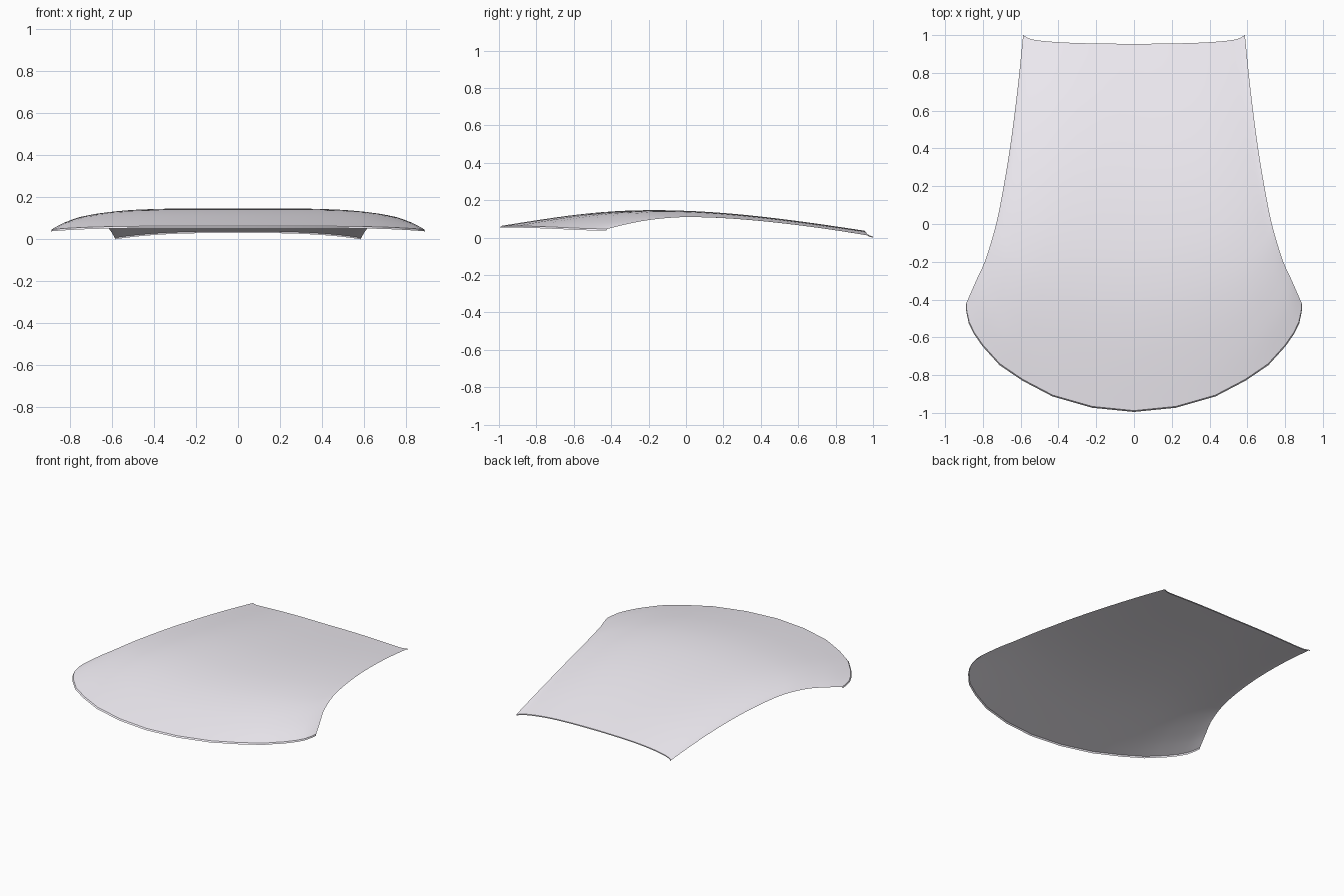
import bpy, bmesh

if "Cube" in bpy.data.objects:
    bpy.data.objects.remove(bpy.data.objects["Cube"])


def interp(pts, t):
    """Smooth (Catmull-Rom style) interpolation through (t, value) points."""
    n = len(pts)
    i = 0
    while i < n - 2 and t > pts[i + 1][0]:
        i += 1

    def slope(k):
        a, b = pts[max(k - 1, 0)], pts[min(k + 1, n - 1)]
        return (b[1] - a[1]) / (b[0] - a[0])
    (t0, a), (t1, b) = pts[i], pts[i + 1]
    h = t1 - t0
    f = (t - t0) / h
    return ((2*f**3 - 3*f**2 + 1) * a + (f**3 - 2*f**2 + f) * h * slope(i)
            + (3*f**2 - 2*f**3) * b + (f**3 - f**2) * h * slope(i + 1))


# Side edge half width and height along y, and crown height along y
SIDE_X = [(-.42, .888), (-.3, .836), (-.2, .79), (0, .73), (.2, .69),
          (.4, .657), (.6, .63), (.8, .607), (1, .587)]
SIDE_Z = [(-.42, .047), (-.3, .076), (-.2, .094), (-.1, .105), (0, .11),
          (.2, .105), (.4, .09), (.6, .068), (.8, .04), (1, .007)]
CROWN_Z = [(-.99, .063), (-.8, .093), (-.6, .121), (-.4, .14), (-.2, .147),
           (0, .143), (.2, .131), (.4, .112), (.6, .088), (.8, .06), (.955, .037)]
# Faceted front outline and curved rear outline (x, y)
FRONT = [(0, -.988), (.22, -.966), (.43, -.906), (.59, -.822), (.71, -.74),
         (.8, -.64), (.845, -.575), (.872, -.52), (.885, -.46), (.888, -.42)]
REAR = [(0, .953), (.3, .958), (.46, .967), (.55, .98), (.587, 1)]

# Columns: front outline points plus the middle of each straight facet
half = []
for a, b in zip(FRONT, FRONT[1:]):
    half += [a, ((a[0] + b[0]) / 2, (a[1] + b[1]) / 2)]
half.append(FRONT[-1])
columns = [(-x, y) for x, y in half[:0:-1]] + half
ROWS = 32

# Crowned panel surface
bm = bmesh.new()
grid = []
for r in range(ROWS + 1):
    v = r / ROWS
    y_side = 1 - 1.42 * v
    width = interp(SIDE_X, y_side)
    z_side = interp(SIDE_Z, y_side)
    z_mid = interp(CROWN_Z, .953 - 1.943 * v)
    row = []
    for fx, fy in columns:
        s = fx / .888
        y_rear = interp(REAR, abs(s) * .587)
        z = z_mid - (z_mid - z_side) * abs(s) ** (3 + 2 * v)
        # fuller shoulder towards the front corners
        z += .1 * v**4 * (1 - v) * s**4 * (1 - s * s) * 4
        row.append(bm.verts.new((s * width, y_rear + (fy - y_rear) * v, z)))
    grid.append(row)

# Narrow turned-down lips on the front and rear edges
rear_lip = [bm.verts.new((p.co.x, p.co.y, p.co.z - .007)) for p in grid[0]]
front_lip = [bm.verts.new((p.co.x * 1.003, p.co.y - .007, p.co.z - .009))
             for p in grid[-1]]
grid = [rear_lip] + grid + [front_lip]
for a, b in zip(grid, grid[1:]):
    for i in range(len(columns) - 1):
        bm.faces.new((a[i], b[i], b[i + 1], a[i + 1]))

mesh = bpy.data.meshes.new("hood_panel")
bm.to_mesh(mesh)
bm.free()
hood = bpy.data.objects.new("hood_panel", mesh)
bpy.context.collection.objects.link(hood)

# Pale lilac paint
paint = bpy.data.materials.new("pale_lilac")
paint.diffuse_color = (.92, .89, .95, 1)
paint.use_nodes = True
paint.node_tree.nodes["Principled BSDF"].inputs["Base Color"].default_value = paint.diffuse_color
mesh.materials.append(paint)

bpy.context.view_layer.objects.active = hood
hood.select_set(True)
bpy.ops.object.shade_smooth_by_angle(angle=0.6)
